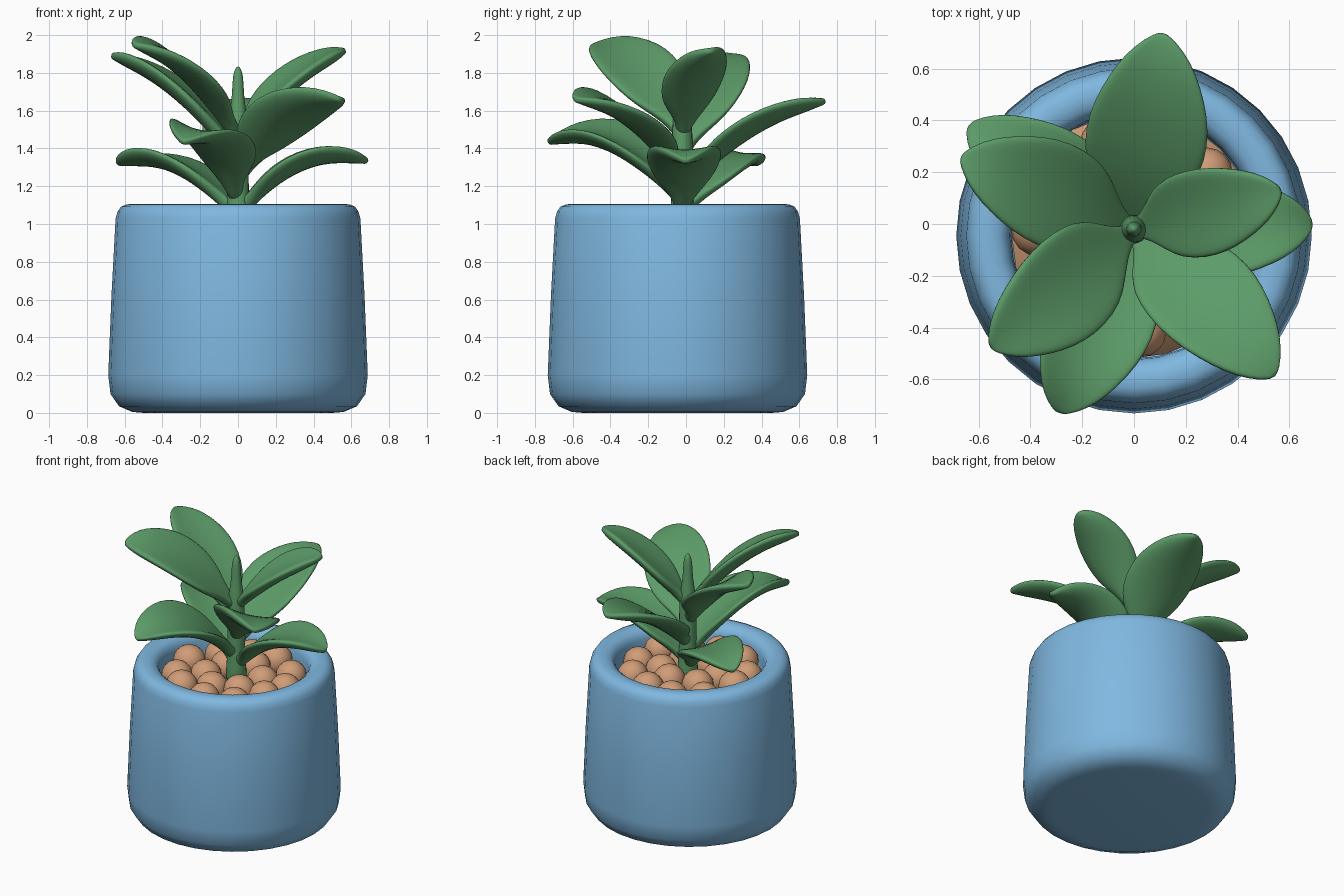
import bpy, bmesh, math, random
from mathutils import Vector

if "Cube" in bpy.data.objects:
    bpy.data.objects.remove(bpy.data.objects["Cube"])
random.seed(4)
CENTRE_Y = -0.045


def material(name, rgb):
    m = bpy.data.materials.new(name)
    m.use_nodes = True
    m.diffuse_color = (*rgb, 1)
    bsdf = m.node_tree.nodes["Principled BSDF"]
    bsdf.inputs["Base Color"].default_value = (*rgb, 1)
    bsdf.inputs["Roughness"].default_value = 0.6
    return m


BLUE = material("pot blue", (0.215, 0.48, 0.75))
GREEN = material("leaf green", (0.107, 0.33, 0.138))
TAN = material("pebble tan", (0.63, 0.335, 0.185))


def finish(name, bm, mat, levels=0):
    bmesh.ops.recalc_face_normals(bm, faces=bm.faces)
    mesh = bpy.data.meshes.new(name)
    bm.to_mesh(mesh)
    bm.free()
    mesh.materials.append(mat)
    mesh.polygons.foreach_set("use_smooth", [True] * len(mesh.polygons))
    obj = bpy.data.objects.new(name, mesh)
    bpy.context.collection.objects.link(obj)
    if levels:
        sub = obj.modifiers.new("soften", "SUBSURF")
        sub.levels = sub.render_levels = levels


def loft(bm, rings):
    """Skin a list of point rings and cap both ends."""
    loops = [[bm.verts.new(p) for p in ring] for ring in rings]
    for a, b in zip(loops, loops[1:]):
        for i in range(len(a)):
            j = (i + 1) % len(a)
            bm.faces.new((a[i], a[j], b[j], b[i]))
    bm.faces.new(loops[0][::-1])
    bm.faces.new(loops[-1])


def lathe(name, profile, mat, sides, centre=(0, CENTRE_Y), levels=0):
    bm = bmesh.new()
    loft(bm, [[(centre[0] + r * math.cos(math.tau * i / sides),
                centre[1] + r * math.sin(math.tau * i / sides), z)
               for i in range(sides)] for r, z in profile])
    finish(name, bm, mat, levels)


def lerp_table(table, t):
    for (t0, a), (t1, b) in zip(table, table[1:]):
        if t <= t1:
            return a + (b - a) * (t - t0) / (t1 - t0)
    return table[-1][1]


# Pot with rounded foot, slight taper and a thick rolled rim
lathe("pot", [(0.5, 0), (0.56, 0.005), (0.63, 0.035), (0.675, 0.1), (0.687, 0.2),
              (0.67, 0.62), (0.648, 1.03), (0.638, 1.065), (0.62, 1.092), (0.59, 1.104),
              (0.555, 1.106), (0.52, 1.098), (0.493, 1.077), (0.48, 1.04),
              (0.475, 0.98), (0.473, 0.8)], BLUE, 32)

# Bed and rings of round clay pebbles
lathe("pebble_bed", [(0.473, 0.8), (0.473, 0.92), (0.02, 0.93)], TAN, 24)
bm = bmesh.new()
for count, ring in ((11, 0.37), (6, 0.19)):
    for k in range(count):
        a = math.tau * (k + 0.3) / count + random.uniform(-0.05, 0.05)
        ball = bmesh.ops.create_uvsphere(bm, u_segments=16, v_segments=10,
                                         radius=random.uniform(0.1, 0.108))
        bmesh.ops.translate(bm, verts=ball["verts"], vec=(
            ring * math.cos(a), CENTRE_Y + ring * math.sin(a),
            0.98 + random.uniform(-0.015, 0.015)))
finish("pebbles", bm, TAN)

# Stem tapering into a closed bud
lathe("stem", [(0.085, 0.92), (0.065, 1.05), (0.06, 1.2), (0.06, 1.4), (0.055, 1.55),
               (0.034, 1.66), (0.032, 1.75), (0.024, 1.81), (0.006, 1.835)],
      GREEN, 10, (0, -0.02), 1)

# Leaf outline along its length: share of full half width
OUTLINE = [(0, 0), (0.08, 0.05), (0.16, 0.34), (0.25, 0.72), (0.36, 0.93), (0.5, 1),
           (0.64, 0.91), (0.77, 0.7), (0.88, 0.45), (0.96, 0.2), (1, 0.05)]
THICKNESS = [(0, 0.035), (0.25, 0.038), (0.85, 0.038), (1, 0.015)]


def rounded(value, power):
    return math.copysign(abs(value) ** power, value)


def leaf(name, base_z, bend_z, tip, width, roll=0, cup=0.3):
    """Plump cupped leaf swept along a quadratic curve from the stem to its tip."""
    a, c = Vector((-0.005, -0.02, base_z)), Vector(tip)
    b = (a + c) / 2
    b.z = bend_z
    left = Vector((a.y - c.y, c.x - a.x, 0)).normalized()
    cr, sr = math.cos(math.radians(roll)), math.sin(math.radians(roll))
    rings = []
    for t, share in OUTLINE:
        centre = a * (1 - t) ** 2 + b * 2 * t * (1 - t) + c * t * t
        tangent = ((b - a) * (1 - t) + (c - b) * t).normalized()
        up = tangent.cross(left)
        side, normal = left * cr + up * sr, up * cr - left * sr
        w = 0.035 + (width / 2 - 0.035) * share
        w *= 1 if t < 0.9 else (0.85 if t < 1 else 0.3)
        thick = lerp_table(THICKNESS, t)
        ring = []
        for k in range(16):
            angle = math.tau * k / 16
            u, v = rounded(math.cos(angle), 0.85), rounded(math.sin(angle), 0.75)
            ring.append(centre + side * w * u + normal * (cup * w * u * u + thick * v))
        rings.append(ring)
    bm = bmesh.new()
    loft(bm, rings)
    finish(name, bm, GREEN, 1)


# Low tier
leaf("low_leaf_left", 1.05, 1.45, (0.69, 0.0, 1.33), 0.41, 0, 0.3)
leaf("low_leaf_front", 1.12, 1.57, (-0.29, -0.73, 1.43), 0.45, -10, 0.35)
leaf("low_leaf_right", 1.05, 1.42, (-0.64, 0.38, 1.32), 0.4, 6, 0.25)
# Middle tier
leaf("middle_leaf_back", 1.2, 1.59, (0.11, 0.74, 1.65), 0.49, 0, 0.22)
leaf("middle_leaf_front", 1.26, 1.65, (0.545, -0.59, 1.66), 0.45, -17, 0.25)
# Top tier
leaf("top_leaf_left", 1.47, 1.81, (0.57, 0.13, 1.92), 0.36, 8, 0.25)
leaf("top_leaf_right", 1.36, 1.8, (-0.67, 0.26, 1.89), 0.43, 7, 0.22)
leaf("top_leaf_front", 1.46, 1.9, (-0.555, -0.48, 1.95), 0.44, -18, 0.22)
